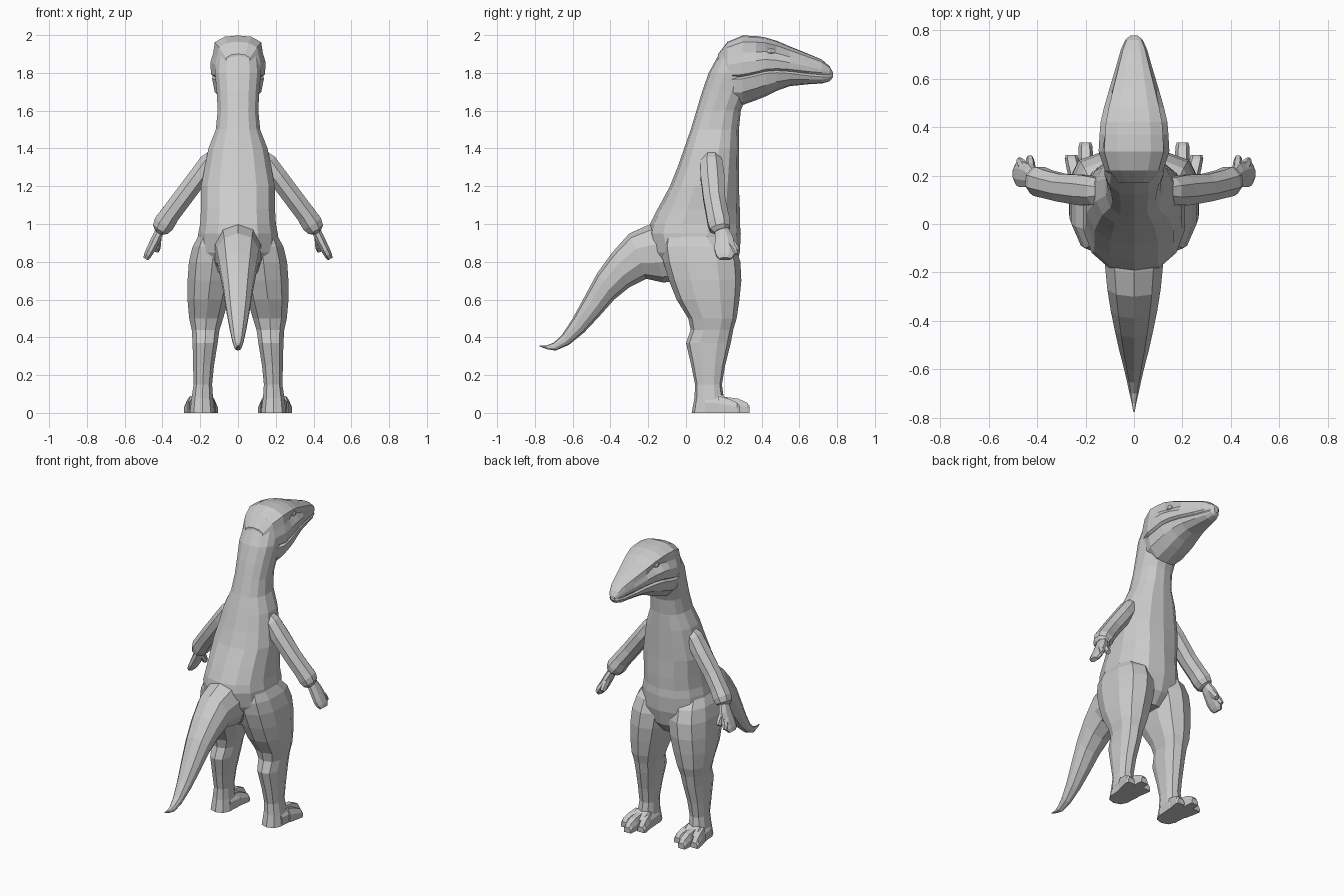
import bpy, bmesh, math
from mathutils import Vector

skin = bpy.data.materials.new("grey skin")
skin.diffuse_color = (0.6, 0.6, 0.6, 1)


def loft(name, rings, mirror=False):
    """Skin a list of equal point rings, cap both ends, flat shade."""
    bm = bmesh.new()
    rows = [[bm.verts.new(p) for p in r] for r in rings]
    n = len(rows[0])
    for a, b in zip(rows, rows[1:]):
        for i in range(n):
            j = (i + 1) % n
            bm.faces.new((a[i], a[j], b[j], b[i]))
    bm.faces.new(rows[0])
    bm.faces.new(rows[-1])
    bmesh.ops.remove_doubles(bm, verts=bm.verts, dist=0.0005)
    bmesh.ops.recalc_face_normals(bm, faces=bm.faces)
    me = bpy.data.meshes.new(name)
    bm.to_mesh(me)
    bm.free()
    me.materials.append(skin)
    ob = bpy.data.objects.new(name, me)
    bpy.context.collection.objects.link(ob)
    if mirror:
        ob.modifiers.new("mirror", 'MIRROR').use_mirror_merge = False
    return ob


def power(v, e):
    return math.copysign(abs(v) ** e, v)


def level(z, back, front, x0, x1, n=12, e=0.85):
    """Horizontal rounded ring between the given limits."""
    cx, cy, w, d = (x0 + x1) / 2, (back + front) / 2, (x1 - x0) / 2, (front - back) / 2
    return [(cx + w * power(math.sin(a), e), cy + d * power(math.cos(a), e), z)
            for a in (2 * math.pi * i / n for i in range(n))]


def tube(name, path, n=8, mirror=True, side=(0, 1, 0)):
    """Elliptical tube: each path item is (centre, radius along side, other radius)."""
    pts = [Vector(p[0]) for p in path]
    rings = []
    for i, (c, ru, rv) in enumerate(path):
        t = (pts[min(i + 1, len(pts) - 1)] - pts[max(i - 1, 0)]).normalized()
        v = t.cross(Vector(side)).normalized()
        u = v.cross(t)
        rings.append([pts[i] + u * ru * math.cos(a) + v * rv * math.sin(a)
                      for a in (2 * math.pi * (k + 0.5) / n for k in range(n))])
    return loft(name, rings, mirror)


# torso and neck: z, back, front, half width
torso = [(.68, -.06, .20, .10), (.75, -.13, .26, .17), (.85, -.18, .285, .22),
         (.95, -.20, .29, .215), (1.0, -.19, .285, .205), (1.08, -.15, .285, .20),
         (1.2, -.085, .28, .20), (1.3, -.045, .28, .18), (1.4, -.01, .28, .16),
         (1.5, .025, .28, .12), (1.6, .055, .29, .11), (1.7, .085, .33, .115),
         (1.8, .12, .36, .125), (1.9, .175, .38, .115), (1.965, .225, .38, .075)]
loft("torso_and_neck", [level(z, b, f, -w, w, 14) for z, b, f, w in torso])

# head: y, top, mouth line, bottom, half width, eye recess factor
head = [(.17, 1.90, 1.77, 1.64, .075, .9), (.22, 1.965, 1.775, 1.63, .12, .93),
        (.30, 1.998, 1.78, 1.63, .146, .9), (.37, 1.995, 1.795, 1.655, .142, .84),
        (.42, 1.988, 1.808, 1.675, .138, .72), (.48, 1.97, 1.812, 1.705, .124, .72),
        (.55, 1.94, 1.808, 1.73, .104, .88), (.65, 1.90, 1.796, 1.74, .074, .92),
        (.72, 1.87, 1.79, 1.744, .054, .95), (.76, 1.835, 1.79, 1.755, .036, .95),
        (.777, 1.805, 1.79, 1.775, .016, .95)]


def head_ring(y, top, mouth, low, w, eye):
    up, dn = top - mouth, mouth - low
    lip = min(.011, dn * .3)
    half = [(.48, top - up * .03), (.84, top - up * .16), (eye, top - up * .42),
            (1.0, mouth + up * .35), (.98, mouth + lip), (.84, mouth),
            (.94, mouth - lip), (.84, mouth - dn * .55), (.45, low + dn * .08)]
    return ([(0, y, top)] + [(f * w, y, z) for f, z in half] + [(0, y, low)]
            + [(-f * w, y, z) for f, z in reversed(half)])


loft("head", [head_ring(*s) for s in head])

# eyes set under the brow
tube("eye", [((.085, .45, 1.915), .025, .016), ((.102, .452, 1.915), .022, .014),
             ((.108, .453, 1.915), .01, .007)])

# tail: upper and lower edge points in the side plane, half width
tail = [(-.10, 1.02, -.04, .70, .13), (-.20, .995, -.12, .69, .125),
        (-.30, .95, -.21, .71, .115), (-.39, .85, -.30, .665, .10),
        (-.47, .74, -.38, .60, .083), (-.54, .61, -.46, .51, .066),
        (-.60, .50, -.54, .425, .048), (-.655, .415, -.62, .36, .032),
        (-.70, .372, -.69, .33, .02), (-.74, .356, -.735, .337, .01),
        (-.775, .357, -.775, .352, .003)]
rings = []
for yt, zt, yb, zb, w in tail:
    ring = []
    for i in range(10):
        a = 2 * math.pi * i / 10
        k = (1 + math.cos(a)) / 2
        ring.append((w * power(math.sin(a), .85), yb + (yt - yb) * k, zb + (zt - zb) * k))
    rings.append(ring)
loft("tail", rings)

# legs: z, back, front, inner x, outer x
leg = [(.96, -.11, .18, .04, .20), (.88, -.13, .26, .01, .245), (.80, -.12, .288, .005, .265),
       (.70, -.09, .293, .02, .272), (.60, -.05, .283, .045, .272), (.50, .012, .268, .075, .262),
       (.44, .025, .25, .095, .248), (.37, .0, .237, .105, .243), (.25, .028, .207, .125, .24),
       (.15, .048, .19, .135, .237), (.08, .045, .20, .13, .248), (0, .03, .22, .12, .258)]
loft("leg", [level(*r, n=10, e=.8) for r in leg], True)


def block_ring(x, y, w, h):
    return [(x - w, y, 0), (x + w, y, 0), (x + w, y, h * .55), (x + w * .6, y, h),
            (x - w * .6, y, h), (x - w, y, h * .55)]


# feet and three toes
loft("foot", [block_ring(.19, .10, .065, .10), block_ring(.19, .19, .072, .095),
              block_ring(.198, .25, .074, .06)], True)
for name, x0, x1, end in (("inner_toe", .155, .135, .285), ("middle_toe", .198, .2, .337),
                          ("outer_toe", .235, .258, .285)):
    loft(name, [block_ring(x0, .17, .03, .09), block_ring((x0 + x1) / 2, end - .06, .031, .075),
                block_ring(x1, end - .015, .028, .055), block_ring(x1, end, .024, .035)], True)

# arms with a heavier lower end
tube("arm", [((.12, .135, 1.37), .045, .035), ((.155, .135, 1.325), .062, .055),
             ((.21, .14, 1.25), .068, .056), ((.30, .15, 1.13), .062, .056),
             ((.36, .165, 1.05), .062, .056), ((.39, .175, 1.005), .065, .06),
             ((.408, .18, .975), .058, .05), ((.415, .185, .962), .04, .03)])

# hands, thumbs and short fingers
tube("hand", [((.405, .185, .985), .035, .025), ((.432, .20, .925), .052, .027),
              ((.462, .207, .865), .06, .025), ((.478, .207, .835), .052, .022),
              ((.489, .207, .815), .035, .015)])
tube("thumb", [((.425, .215, .93), .025, .02), ((.428, .25, .885), .024, .02),
               ((.43, .27, .86), .018, .016)], 6)
tube("finger", [((.45, .22, .90), .022, .02), ((.465, .25, .865), .022, .018),
                ((.475, .262, .84), .015, .012)], 6)
